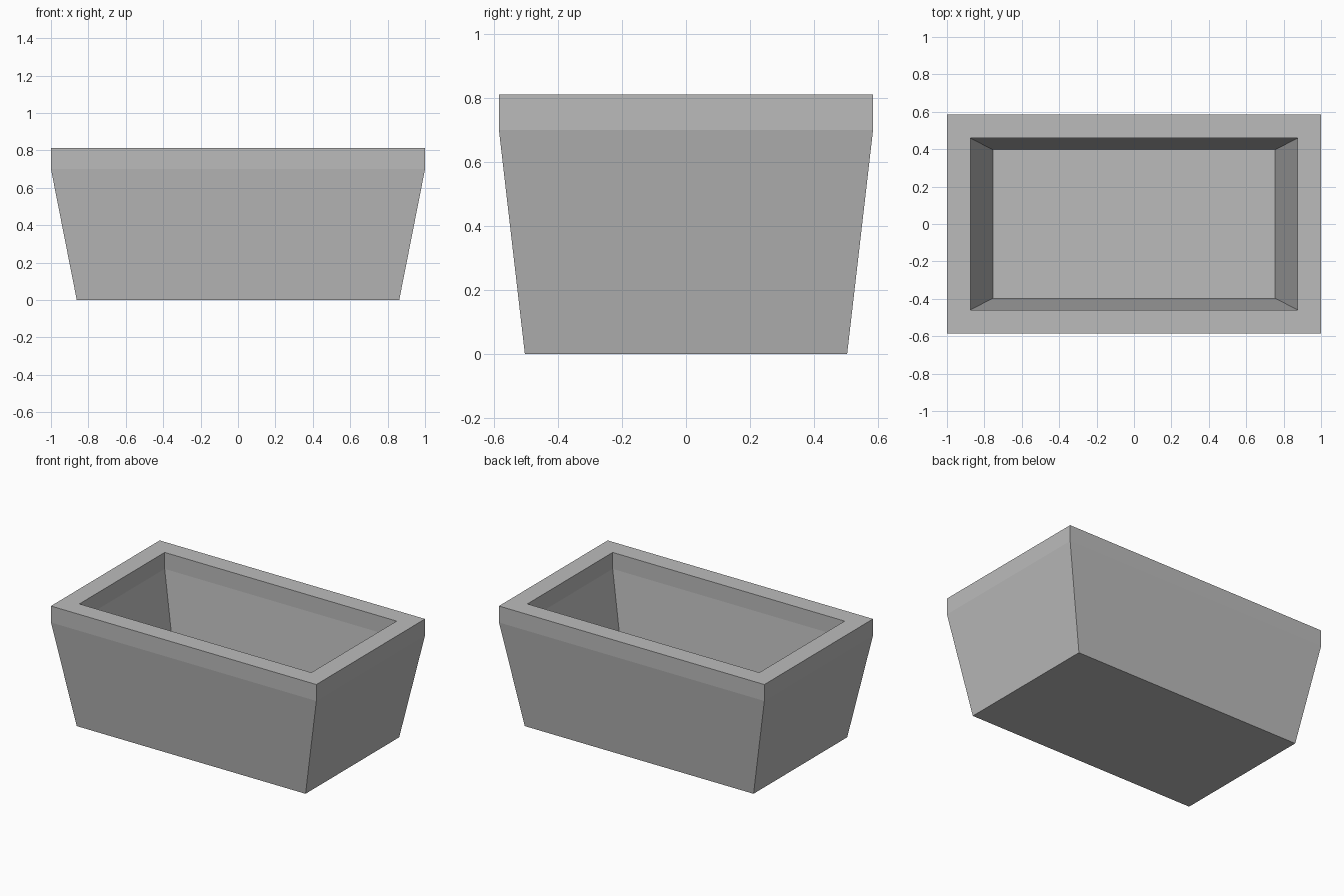
import bpy
import bmesh

cube = bpy.data.objects.get("Cube")
if cube:
    bpy.data.objects.remove(cube, do_unlink=True)

# Plain grey material
grey = bpy.data.materials.new("stone_grey")
grey.use_nodes = True
colour = (0.5, 0.5, 0.5, 1)
grey.diffuse_color = colour
grey.node_tree.nodes["Principled BSDF"].inputs["Base Color"].default_value = colour

# Rectangular sections (half width, half depth, height):
# outside from base to rim, then down the inside to the floor
SECTIONS = [
    (0.862, 0.504, 0.0),
    (1.0, 0.585, 0.70),
    (1.0, 0.585, 0.812),
    (0.874, 0.459, 0.812),
    (0.874, 0.459, 0.70),
    (0.755, 0.397, 0.10),
]


def rectangle(bm, hx, hy, z):
    corners = [(-1, -1), (1, -1), (1, 1), (-1, 1)]
    return [bm.verts.new((sx * hx, sy * hy, z)) for sx, sy in corners]


# Tapered trough with a thick upright rim
bm = bmesh.new()
rings = [rectangle(bm, *section) for section in SECTIONS]
for low, high in zip(rings, rings[1:]):
    for i in range(4):
        j = (i + 1) % 4
        bm.faces.new((low[i], low[j], high[j], high[i]))
bm.faces.new(rings[0][::-1])
bm.faces.new(rings[-1])
bmesh.ops.recalc_face_normals(bm, faces=bm.faces)

mesh = bpy.data.meshes.new("planter_trough")
bm.to_mesh(mesh)
bm.free()
mesh.materials.append(grey)
trough = bpy.data.objects.new("planter_trough", mesh)
bpy.context.collection.objects.link(trough)
